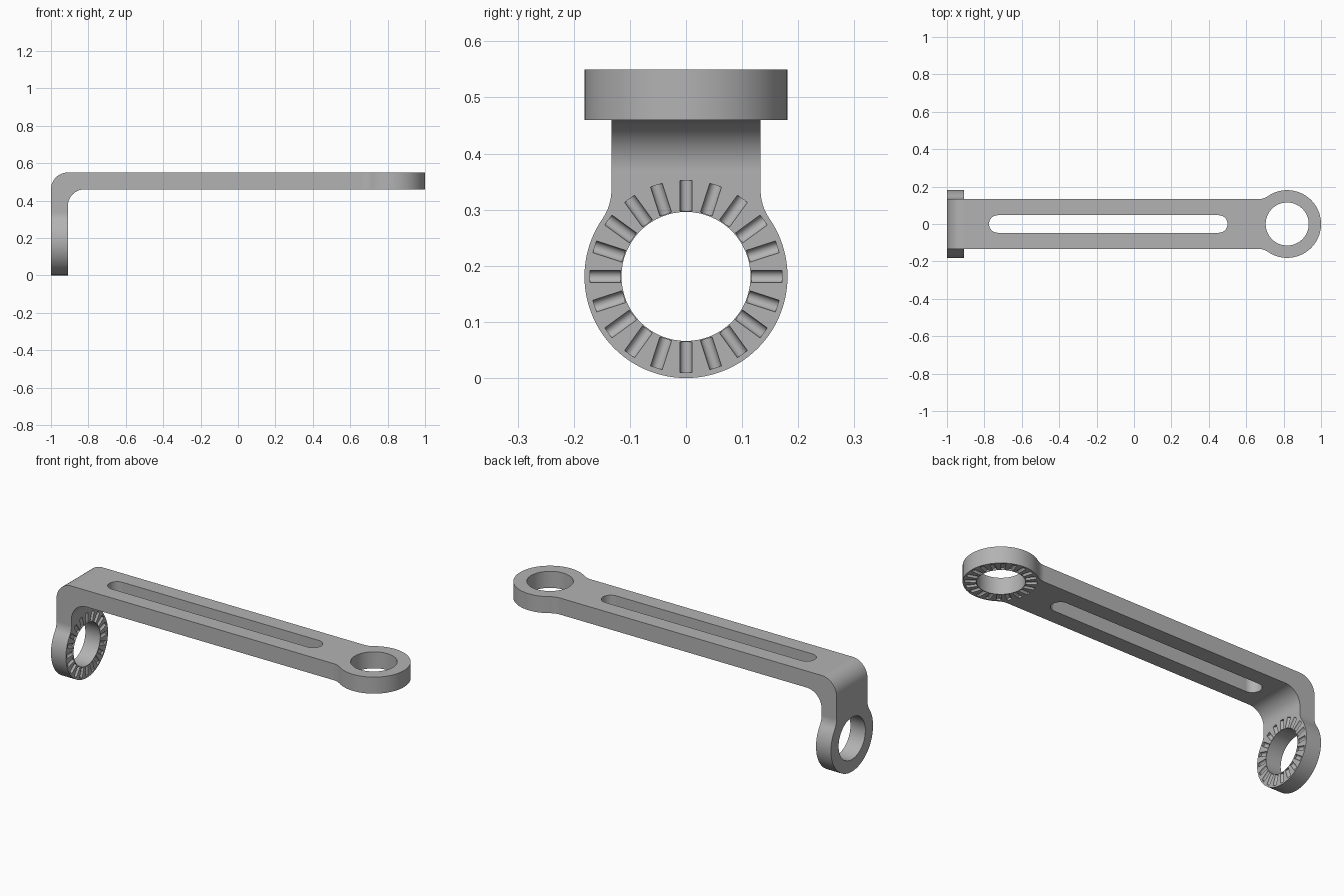
import bpy, bmesh
from math import pi, sin, cos, atan2, sqrt
from mathutils import Vector, Matrix

if "Cube" in bpy.data.objects:
    bpy.data.objects.remove(bpy.data.objects["Cube"])

T = 0.09        # plate thickness
W = 0.133       # half width of the strip
R = 0.181       # eyelet radius
HOLE = 0.115
FILLET = 0.09
TOP = 0.55
EYE_X = 1 - R   # centre of the flat eyelet

grey = bpy.data.materials.new("grey_metal")
grey.use_nodes = True
colour = (0.45, 0.45, 0.45, 1)
grey.diffuse_color = colour
grey.node_tree.nodes["Principled BSDF"].inputs["Base Color"].default_value = colour


def arc(cx, cy, r, a, b, n):
    return [(cx + r * cos(a + (b - a) * i / n), cy + r * sin(a + (b - a) * i / n))
            for i in range(n + 1)]


def make_object(name, bm):
    bmesh.ops.recalc_face_normals(bm, faces=bm.faces)
    mesh = bpy.data.meshes.new(name)
    bm.to_mesh(mesh)
    bm.free()
    mesh.materials.append(grey)
    obj = bpy.data.objects.new(name, mesh)
    bpy.context.collection.objects.link(obj)
    return obj


def prism(name, outline, depth, frame):
    """Extrude a 2D outline along local z, then place it with a frame matrix."""
    bm = bmesh.new()
    face = bm.faces.new([bm.verts.new((x, y, 0)) for x, y in outline])
    new = bmesh.ops.extrude_face_region(bm, geom=[face])["geom"]
    bmesh.ops.translate(bm, vec=(0, 0, depth),
                        verts=[v for v in new if isinstance(v, bmesh.types.BMVert)])
    bm.transform(frame)
    return make_object(name, bm)


def frame(u, v, w, origin):
    m = Matrix((u, v, w)).transposed().to_4x4()
    m.translation = Vector(origin)
    return m


def combine(target, tool, operation):
    mod = target.modifiers.new("cut", "BOOLEAN")
    mod.operation, mod.solver, mod.object = operation, "EXACT", tool
    bpy.context.view_layer.objects.active = target
    bpy.ops.object.modifier_apply(modifier=mod.name)
    bpy.data.objects.remove(tool)


def eyelet_outline(stem):
    """Disc with filleted neck; the stem runs along +u."""
    d = sqrt((R + FILLET) ** 2 - (W + FILLET) ** 2)
    a = atan2(W + FILLET, d)
    neck = [(stem, W)] + arc(d, W + FILLET, FILLET, 1.5 * pi, pi + a, 10)
    return (neck + arc(0, 0, R, a, 2 * pi - a, 72)[1:-1]
            + [(x, -y) for x, y in reversed(neck)])


# Bent strip: side profile in x and z, extruded across y
inner = -1 + T
profile = ([(-1, 0.34)] + arc(-1 + T, TOP - T, T, pi, pi / 2, 16)
           + [(0.65, TOP), (0.65, TOP - T)]
           + arc(inner + FILLET, TOP - T - FILLET, FILLET, pi / 2, pi, 16)
           + [(inner, 0.34)])
bracket = prism("bracket", profile, 2 * W,
                frame((1, 0, 0), (0, 0, 1), (0, 1, 0), (0, -W, 0)))

# Each eyelet: local u along the stem, v across, w into the plate from the grooved face
eyelets = [
    (frame((0, 0, 1), (0, 1, 0), (-1, 0, 0), (inner, 0, R)), 0.175),
    (frame((-1, 0, 0), (0, 1, 0), (0, 0, 1), (EYE_X, 0, TOP - T)), 0.25),
]
for place, stem in eyelets:
    combine(bracket, prism("eyelet", eyelet_outline(stem), T, place), "UNION")

# Bores and radial locking grooves on the inner faces
for place, stem in eyelets:
    bore = prism("bore_cutter", arc(0, 0, HOLE, 0, 2 * pi, 64)[:-1], 3 * T,
                 place @ Matrix.Translation((0, 0, -T)))
    combine(bracket, bore, "DIFFERENCE")
    bm = bmesh.new()
    for i in range(20):
        m = (place @ Matrix.Rotation(i * pi / 10, 4, "Z")
             @ Matrix.Translation((0.144, 0, 0)) @ Matrix.Rotation(pi / 2, 4, "Y"))
        bmesh.ops.create_cone(bm, cap_ends=True, segments=20, radius1=0.011,
                              radius2=0.011, depth=0.054, matrix=m)
    combine(bracket, make_object("groove_cutter", bm), "DIFFERENCE")

# Long slot through the arm
s = 0.047
slot = (arc(0.5 - s, 0, s, -pi / 2, pi / 2, 20)
        + arc(-0.775 + s, 0, s, pi / 2, 1.5 * pi, 20))
combine(bracket, prism("slot_cutter", slot, 3 * T,
                       Matrix.Translation((0, 0, TOP - 2 * T))), "DIFFERENCE")

# Clean flat regions and shade
bm = bmesh.new()
bm.from_mesh(bracket.data)
bmesh.ops.remove_doubles(bm, verts=bm.verts, dist=0.00005)
bmesh.ops.dissolve_limit(bm, angle_limit=0.005, verts=bm.verts, edges=bm.edges)
bm.to_mesh(bracket.data)
bm.free()
bpy.ops.object.select_all(action="DESELECT")
bracket.select_set(True)
bpy.context.view_layer.objects.active = bracket
bpy.ops.object.shade_smooth_by_angle(angle=0.6)
weighted = bracket.modifiers.new("weighted_normals", "WEIGHTED_NORMAL")
weighted.keep_sharp = True
